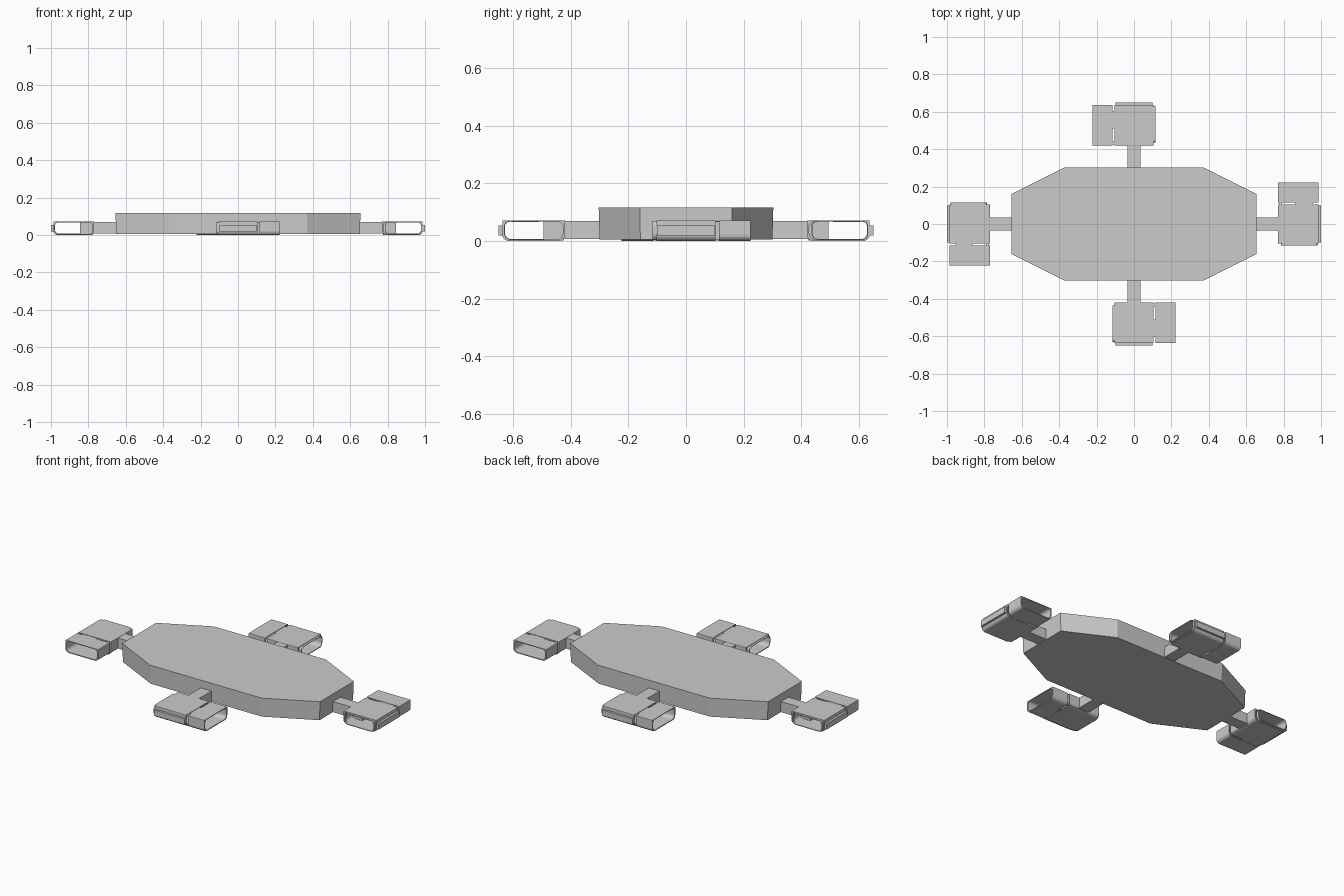
import bpy, bmesh, math
from mathutils import Matrix

if "Cube" in bpy.data.objects:
    bpy.data.objects.remove(bpy.data.objects["Cube"])


def finish(name, bm, mat=None):
    bmesh.ops.recalc_face_normals(bm, faces=bm.faces)
    if mat:
        bm.transform(mat)
    me = bpy.data.meshes.new(name)
    bm.to_mesh(me)
    bm.free()
    ob = bpy.data.objects.new(name, me)
    bpy.context.collection.objects.link(ob)
    return ob


def add_box(bm, x0, x1, y0, y1, z0, z1):
    m = Matrix.Translation(((x0 + x1) / 2, (y0 + y1) / 2, (z0 + z1) / 2))
    m = m @ Matrix.Diagonal((x1 - x0, y1 - y0, z1 - z0, 1))
    bmesh.ops.create_cube(bm, size=1, matrix=m)


def round_rect(x0, x1, z0, z1, r_low, r_high, n=4):
    pts = []
    for cx, cz, r, a0 in ((x1 - r_high, z1 - r_high, r_high, 0),
                          (x0 + r_high, z1 - r_high, r_high, 90),
                          (x0 + r_low, z0 + r_low, r_low, 180),
                          (x1 - r_low, z0 + r_low, r_low, 270)):
        for i in range(n + 1):
            a = math.radians(a0 + 90 * i / n)
            pts.append((cx + r * math.cos(a), cz + r * math.sin(a)))
    return pts


def add_tube(bm, outer, inner, y0, y1):
    rings = [[bm.verts.new((x, y, z)) for x, z in loop]
             for loop, y in ((outer, y0), (outer, y1), (inner, y1), (inner, y0))]
    n = len(outer)
    for k in range(4):
        a, b = rings[k], rings[(k + 1) % 4]
        for i in range(n):
            j = (i + 1) % n
            bm.faces.new((a[i], a[j], b[j], b[i]))


# Octagonal deck with a very slight inward taper at the bottom
bm = bmesh.new()
quarter = [(0.655, 0.16), (0.37, 0.303)]
outline = (quarter + [(-x, y) for x, y in reversed(quarter)]
           + [(-x, -y) for x, y in quarter] + [(x, -y) for x, y in reversed(quarter)])
bottom = [bm.verts.new((x * 0.994, y * 0.99, 0.008)) for x, y in outline]
top = [bm.verts.new((x, y, 0.12)) for x, y in outline]
bm.faces.new(bottom)
bm.faces.new(top)
for i in range(8):
    j = (i + 1) % 8
    bm.faces.new((bottom[i], bottom[j], top[j], top[i]))
finish("deck", bm)

# Four pods, built pointing along +x and turned into place
outer = round_rect(0.77, 0.987, 0.003, 0.075, 0.022, 0.003)
inner = round_rect(0.777, 0.98, 0.008, 0.071, 0.022, 0.018)
lip_out = round_rect(0.785, 0.982, 0.006, 0.073, 0.022, 0.018)
lip_in = round_rect(0.789, 0.978, 0.010, 0.070, 0.020, 0.016)

for k, (side, shift) in enumerate((("right", 0), ("back", -0.35),
                                   ("left", 0), ("front", -0.35))):
    mat = Matrix.Rotation(math.pi / 2 * k, 4, 'Z') @ Matrix.Translation((shift, 0, 0))

    # Main hollow housing with an inner block beside the arm
    bm = bmesh.new()
    add_tube(bm, outer, inner, -0.103, 0.103)
    add_box(bm, 0.775, 0.845, -0.03, 0.098, 0.006, 0.073)
    finish(side + "_pod_housing", bm, mat)

    # Short hollow end section
    bm = bmesh.new()
    add_tube(bm, outer, inner, 0.115, 0.223)
    finish(side + "_pod_end_section", bm, mat)

    # Thin joining plates above and below the gap
    bm = bmesh.new()
    for z0, z1 in ((0.004, 0.008), (0.069, 0.073)):
        add_box(bm, 0.86, 0.955, 0.10, 0.118, z0, z1)
        add_box(bm, 0.775, 0.79, 0.10, 0.118, z0, z1)
    finish(side + "_pod_joint", bm, mat)

    # Rim around the open mouth
    bm = bmesh.new()
    add_tube(bm, lip_out, lip_in, -0.116, -0.10)
    finish(side + "_pod_rim", bm, mat)

    # Raised strip on the outer wall
    bm = bmesh.new()
    add_box(bm, 0.98, 1.0, -0.10, 0.10, 0.022, 0.056)
    finish(side + "_pod_strip", bm, mat)

    # Arm joining pod to deck
    bm = bmesh.new()
    add_box(bm, 0.64, 0.775, -0.035, 0.035, 0.01, 0.073)
    finish(side + "_arm", bm, mat)

# Rest the lowest point on the ground
for ob in bpy.data.objects:
    ob.data.transform(Matrix.Translation((0, 0, -0.003)))
